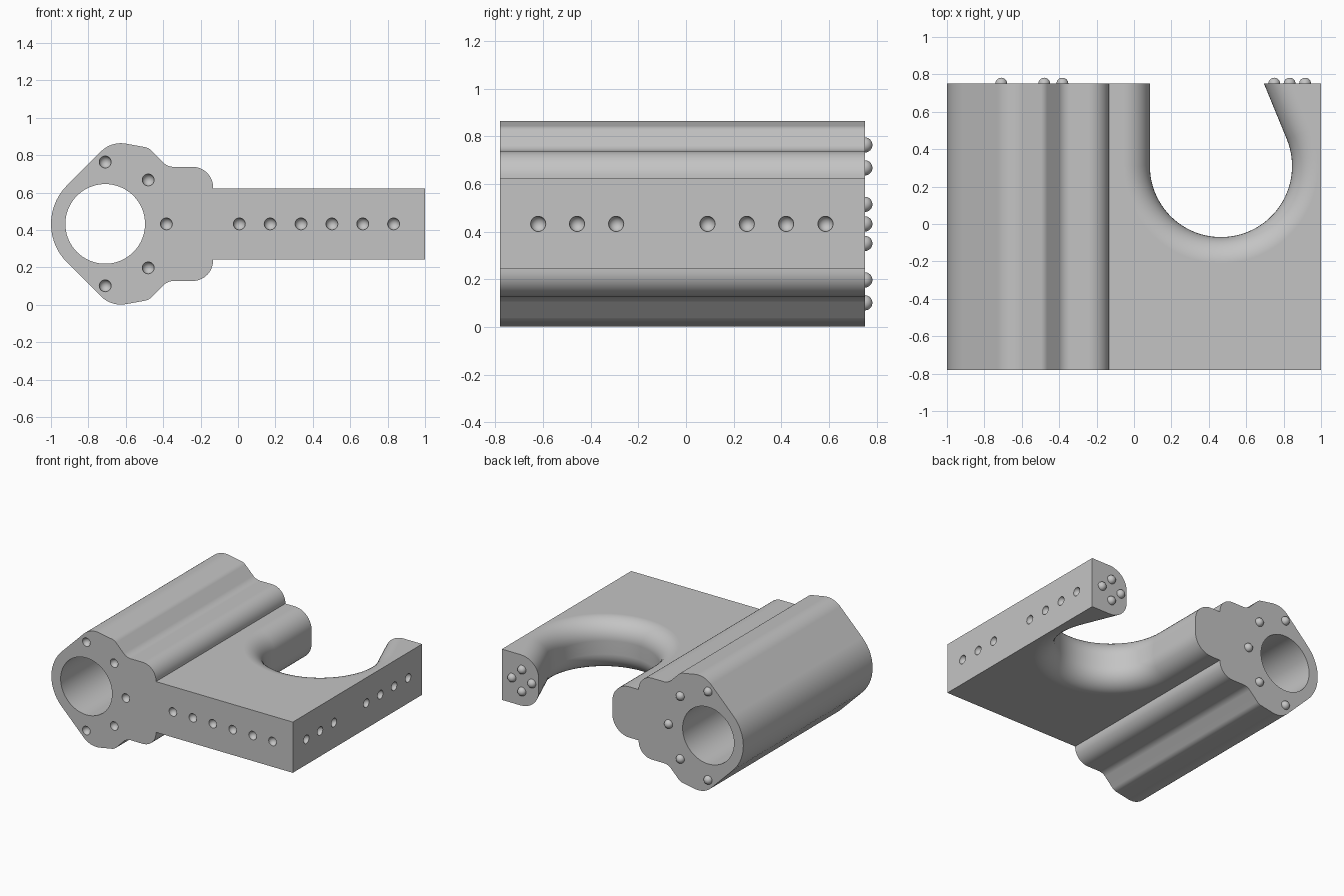
import bpy, bmesh, math
from mathutils import Vector, Matrix

if "Cube" in bpy.data.objects:
    bpy.data.objects.remove(bpy.data.objects["Cube"])

FRONT, BACK = -0.78, 0.75
MID, HALF = 0.433, 0.19        # plate centre height and half thickness
DOT = 0.032                    # radius of pins and sockets

grey = bpy.data.materials.new("light_grey")
grey.use_nodes = True
grey.diffuse_color = (0.55, 0.55, 0.55, 1)
grey.node_tree.nodes["Principled BSDF"].inputs["Base Color"].default_value = grey.diffuse_color


def make_object(name, bm):
    bmesh.ops.recalc_face_normals(bm, faces=bm.faces)
    mesh = bpy.data.meshes.new(name)
    bm.to_mesh(mesh)
    bm.free()
    mesh.materials.append(grey)
    ob = bpy.data.objects.new(name, mesh)
    bpy.context.collection.objects.link(ob)
    return ob


def select(ob):
    bpy.ops.object.select_all(action='DESELECT')
    ob.select_set(True)
    bpy.context.view_layer.objects.active = ob


def extrude(points, direction):
    bm = bmesh.new()
    face = bm.faces.new([bm.verts.new(p) for p in points])
    new = bmesh.ops.extrude_face_region(bm, geom=[face])["geom"]
    bmesh.ops.translate(bm, vec=direction, verts=[g for g in new if isinstance(g, bmesh.types.BMVert)])
    return bm


def spheres(name, centres):
    bm = bmesh.new()
    for c in centres:
        bmesh.ops.create_uvsphere(bm, u_segments=24, v_segments=12, radius=DOT,
                                  matrix=Matrix.Translation(c))
    return make_object(name, bm)


def cut(ob, cutter):
    mod = ob.modifiers.new("cut", 'BOOLEAN')
    mod.operation, mod.solver, mod.object = 'DIFFERENCE', 'EXACT', cutter
    select(ob)
    bpy.ops.object.modifier_apply(modifier=mod.name)
    bpy.data.objects.remove(cutter)


def smooth(ob):
    select(ob)
    bpy.ops.object.shade_smooth_by_angle(angle=math.radians(30))
    mod = ob.modifiers.new("clean_normals", 'WEIGHTED_NORMAL')
    mod.keep_sharp = True


def rounded(corners, steps=14):
    """Closed outline from (x, z, radius) corners with tangent arcs."""
    out = []
    for i, (x, z, r) in enumerate(corners):
        p = Vector((x, z))
        if r == 0:
            out.append(p)
            continue
        a = (Vector(corners[i - 1][:2]) - p).normalized()
        b = (Vector(corners[(i + 1) % len(corners)][:2]) - p).normalized()
        half = a.angle(b) / 2
        centre = p + (a + b).normalized() * r / math.sin(half)
        start = p + a * r / math.tan(half) - centre
        end = p + b * r / math.tan(half) - centre
        turn = start.angle_signed(end)
        for k in range(steps + 1):
            out.append(centre + Matrix.Rotation(-turn * k / steps, 2) @ start)
    return out


# Barrel: mirrored rounded profile run from front to back
upper = [(-0.133, MID + HALF, 0), (-0.133, 0.738, 0.11), (-0.376, 0.738, 0.08),
         (-0.478, 0.84, 0.06), (-0.677, 0.876, 0.15)]
lower = [(x, 2 * MID - z, r) for x, z, r in reversed(upper)]
outline = rounded(upper + [(-1.12, MID, 0.29)] + lower)
barrel = make_object("barrel", extrude([(p.x, FRONT, p.y) for p in outline], (0, BACK - FRONT, 0)))

# Bore through the barrel
bm = bmesh.new()
bmesh.ops.create_cone(bm, cap_ends=True, segments=72, radius1=0.213, radius2=0.213, depth=3,
                      matrix=Matrix.Translation((-0.71, 0, MID)) @ Matrix.Rotation(math.pi / 2, 4, 'X'))
cut(barrel, make_object("bore_cutter", bm))

# Plate: hook-shaped outline with a rounded inner rim
arc = [math.radians(22.3 - 202.3 * k / 56) for k in range(57)]
rim = [(0.695, BACK)] + [(0.465 + 0.38 * math.cos(a), 0.31 + 0.38 * math.sin(a)) for a in arc]
rim.append((0.085, BACK))
shape = [(-0.133, FRONT), (1, FRONT), (1, BACK)] + rim + [(-0.133, BACK)]
bm = extrude([(x, y, MID - HALF) for x, y in shape], (0, 0, 2 * HALF))


def on_rim(v):
    return any(math.hypot(v.co.x - x, v.co.y - y) < 0.0005 for x, y in rim)


rim_edges = [e for e in bm.edges if abs(e.verts[0].co.z - e.verts[1].co.z) < 0.01
             and all(on_rim(v) for v in e.verts)]
bmesh.ops.bevel(bm, geom=rim_edges, offset=0.14, offset_type='OFFSET', segments=10,
                profile=0.5, affect='EDGES', clamp_overlap=False)
plate = make_object("plate", bm)

# Sockets on the front and side, matching pins on the back
ring = [(-0.71, MID + 0.331), (-0.48, MID + 0.235), (-0.383, MID),
        (-0.48, MID - 0.235), (-0.71, MID - 0.331)]
cut(barrel, spheres("barrel_sockets", [(x, FRONT, z) for x, z in ring]))
front_row = [(0.007 + 0.165 * k, FRONT, MID) for k in range(6)]
side_row = [(1, y, MID) for y in (-0.62, -0.457, -0.293, 0.09, 0.255, 0.42, 0.585)]
cut(plate, spheres("plate_sockets", front_row + side_row))

diamond = [(0.75, MID), (0.915, MID), (0.832, MID + 0.082), (0.832, MID - 0.082)]
barrel_pins = spheres("barrel_pins", [(x, BACK, z) for x, z in ring])
plate_pins = spheres("plate_pins", [(x, BACK, z) for x, z in diamond])

for part in (barrel, plate, barrel_pins, plate_pins):
    smooth(part)
